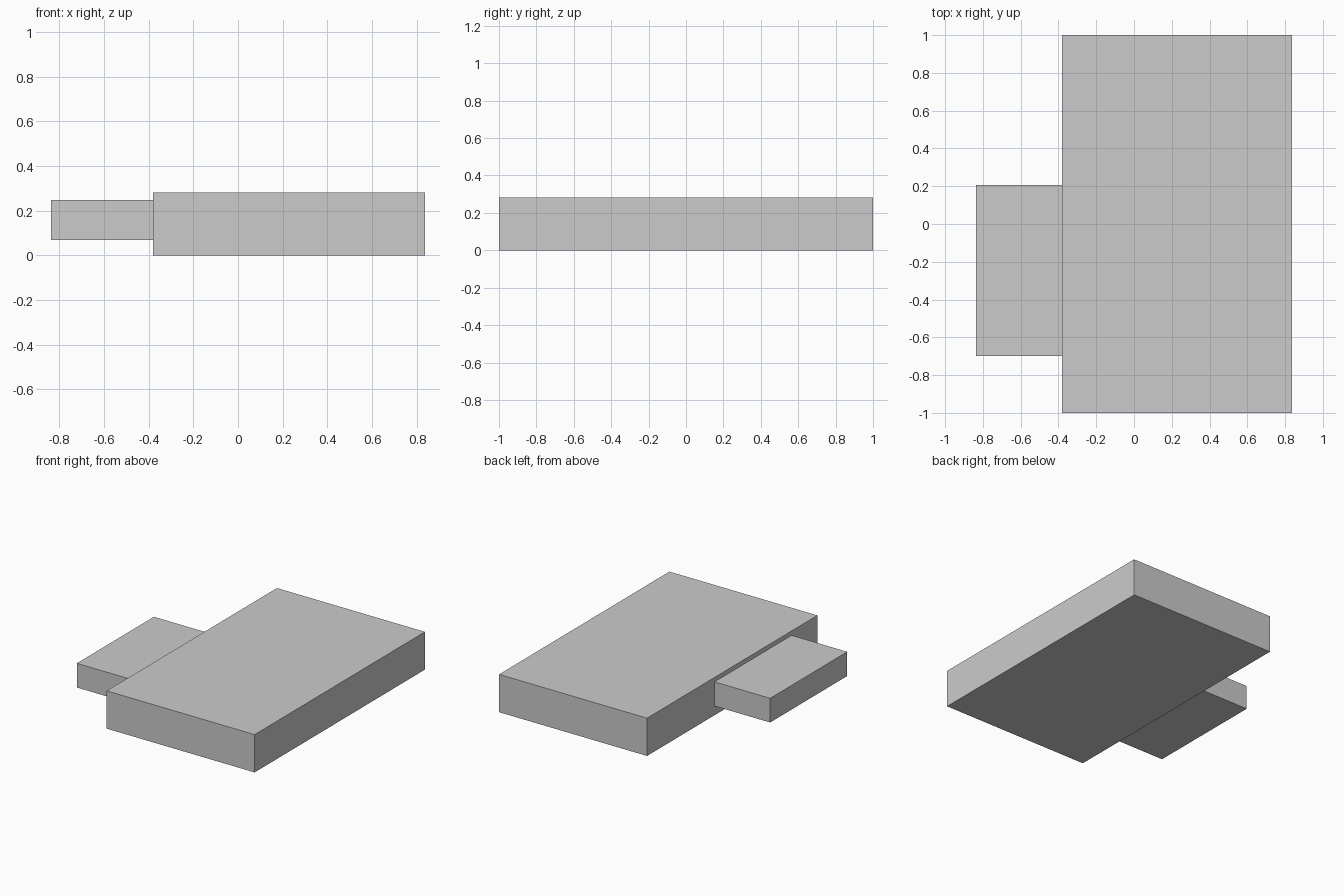
import bpy

if "Cube" in bpy.data.objects:
    bpy.data.objects.remove(bpy.data.objects["Cube"])


def box(name, lo, hi):
    """Add an axis-aligned box between two opposite corners."""
    centre = [(a + b) / 2 for a, b in zip(lo, hi)]
    bpy.ops.mesh.primitive_cube_add(size=1, location=centre)
    obj = bpy.context.object
    obj.name = name
    obj.scale = [b - a for a, b in zip(lo, hi)]
    bpy.ops.object.transform_apply(location=False, rotation=False, scale=True)
    return obj


# Large slab standing on the ground
box("main_slab", (-0.38, -1.0, 0.0), (0.837, 1.0, 0.281))

# Thinner block attached to the left side, raised off the ground
box("side_block", (-0.837, -0.698, 0.068), (-0.38, 0.207, 0.248))
